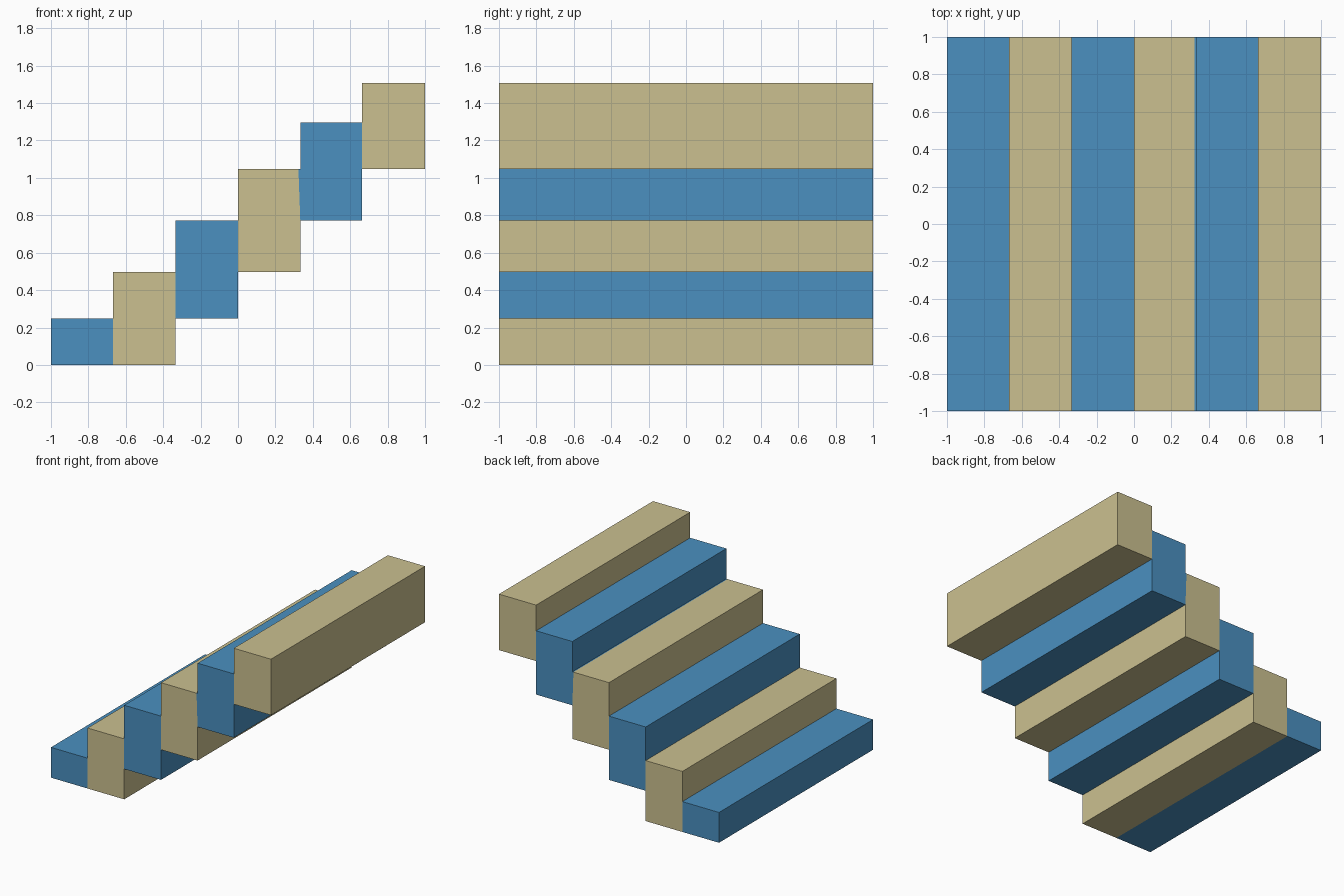
import bpy, bmesh

if "Cube" in bpy.data.objects:
    bpy.data.objects.remove(bpy.data.objects["Cube"])


def material(name, rgb):
    m = bpy.data.materials.new(name)
    m.diffuse_color = (*rgb, 1.0)
    m.use_nodes = True
    m.node_tree.nodes["Principled BSDF"].inputs["Base Color"].default_value = m.diffuse_color
    return m


BLUE = material("blue", (0.069, 0.279, 0.527))
TAN = material("tan", (0.597, 0.527, 0.279))


def step(name, profile, mat):
    """Extrude an x-z profile across the full stair width."""
    bm = bmesh.new()
    face = bm.faces.new([bm.verts.new((x, -1.0, z)) for x, z in profile])
    ext = bmesh.ops.extrude_face_region(bm, geom=[face])
    verts = [v for v in ext["geom"] if isinstance(v, bmesh.types.BMVert)]
    bmesh.ops.translate(bm, verts=verts, vec=(0, 2.0, 0))
    bmesh.ops.recalc_face_normals(bm, faces=bm.faces)
    mesh = bpy.data.meshes.new(name)
    bm.to_mesh(mesh)
    bm.free()
    mesh.materials.append(mat)
    bpy.context.collection.objects.link(bpy.data.objects.new(name, mesh))


def block(x0, x1, z0, z1):
    return [(x0, z0), (x1, z0), (x1, z1), (x0, z1)]


# Plain rectangular steps
step("step_1", block(-1.0, -0.667, 0.0, 0.249), BLUE)
step("step_2", block(-0.667, -0.334, 0.0, 0.497), TAN)
step("step_3", block(-0.334, 0.0, 0.249, 0.773), BLUE)
step("step_6", block(0.662, 1.0, 1.048, 1.508), TAN)

# Steps 4 and 5 meet along a slightly leaning joint with a narrow blue lip
step("step_4", [(0, 0.497), (0.333, 0.497), (0.333, 0.773),
                (0.323, 1.048), (0, 1.048)], TAN)
step("step_5", [(0.333, 0.773), (0.662, 0.773), (0.662, 1.297),
                (0.333, 1.297), (0.333, 1.048), (0.323, 1.048)], BLUE)
